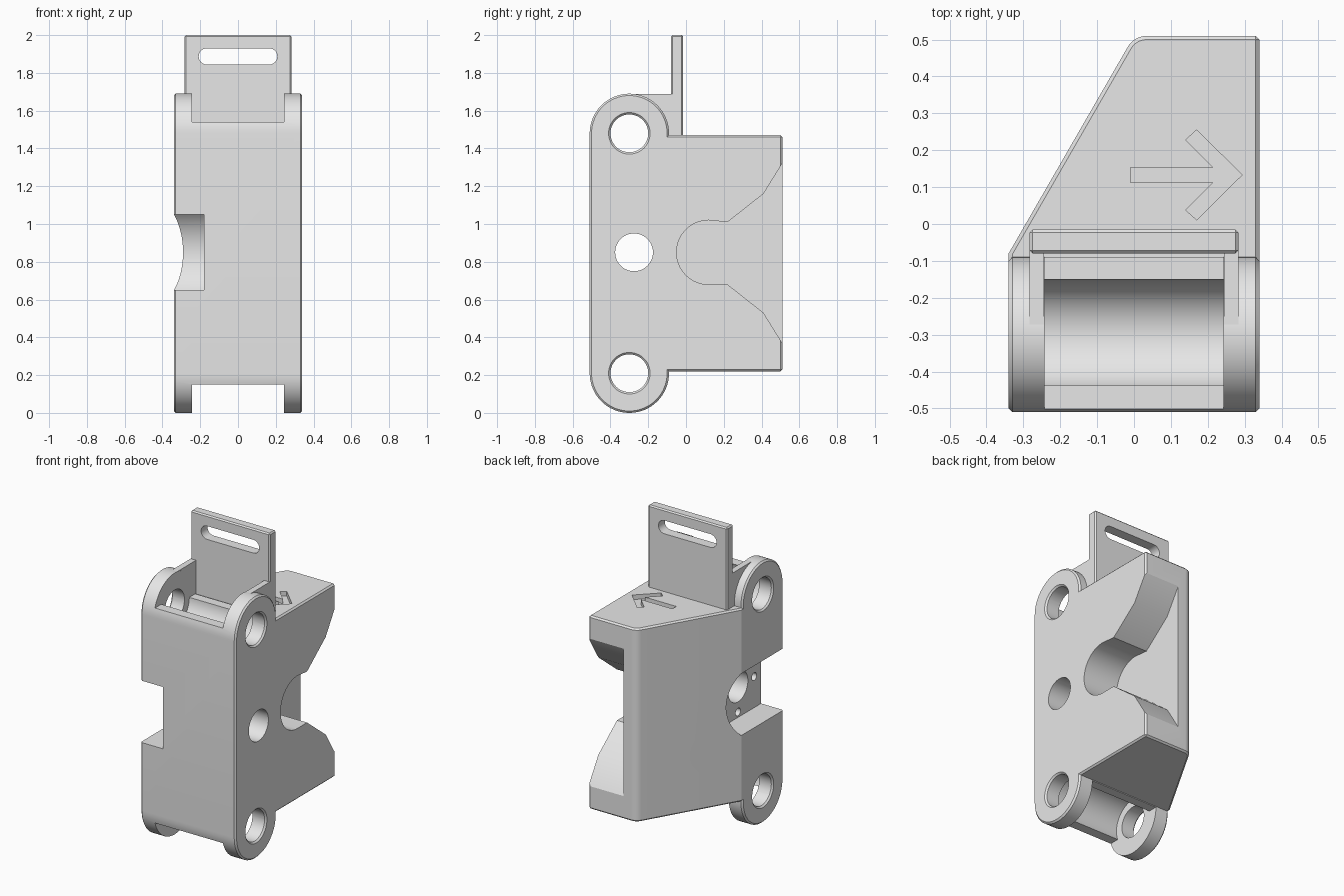
import bpy, bmesh
from math import sin, cos, radians, pi

if "Cube" in bpy.data.objects:
    bpy.data.objects.remove(bpy.data.objects["Cube"], do_unlink=True)

grey = bpy.data.materials.new("plain grey")
grey.use_nodes = True
grey.diffuse_color = (0.8, 0.8, 0.8, 1)
grey.node_tree.nodes["Principled BSDF"].inputs["Base Color"].default_value = (0.8, 0.8, 0.8, 1)

TOP = 1.69            # height of the housing, which mirrors about its middle
MID = TOP / 2
PIVOT_Y, PIVOT_Z = -0.3, 1.48
HOLE_Y = -0.275


def arc(cx, cy, r, start, end, steps=32):
    """Points along an arc, angles in degrees."""
    angles = [radians(start + (end - start) * i / steps) for i in range(steps + 1)]
    return [(cx + r * cos(a), cy + r * sin(a)) for a in angles]


def circle(cx, cy, r, steps=48):
    return arc(cx, cy, r, 0, 360, steps)[:-1]


def rect(a0, b0, a1, b1):
    return [(a0, b0), (a1, b0), (a1, b1), (a0, b1)]


def flip(points):
    """Mirror a (y, z) profile about mid height."""
    return [(y, TOP - z) for y, z in points]


def prism(name, points, axis, lo, hi, bevel=0):
    """Extrude a profile along one axis, with optional chamfered sharp edges."""
    place = {"x": lambda a, b, d: (d, a, b),
             "y": lambda a, b, d: (a, d, b),
             "z": lambda a, b, d: (a, b, d)}[axis]
    bm = bmesh.new()
    low = [bm.verts.new(place(a, b, lo)) for a, b in points]
    high = [bm.verts.new(place(a, b, hi)) for a, b in points]
    bm.faces.new(low)
    bm.faces.new(high)
    n = len(points)
    for i in range(n):
        j = (i + 1) % n
        bm.faces.new((low[i], low[j], high[j], high[i]))
    bmesh.ops.recalc_face_normals(bm, faces=bm.faces)
    if bevel:
        sharp = [e for e in bm.edges if e.calc_face_angle(0) > 0.7]
        bmesh.ops.bevel(bm, geom=sharp, offset=bevel, segments=1, affect="EDGES")
    mesh = bpy.data.meshes.new(name)
    bm.to_mesh(mesh)
    bm.free()
    mesh.materials.append(grey)
    obj = bpy.data.objects.new(name, mesh)
    bpy.context.collection.objects.link(obj)
    return obj


def combine(target, tool, operation="DIFFERENCE"):
    """Apply a boolean and discard the tool object."""
    tool.hide_render = True
    mod = target.modifiers.new("combine", "BOOLEAN")
    mod.operation, mod.solver, mod.object = operation, "EXACT", tool
    bpy.context.view_layer.objects.active = target
    bpy.ops.object.modifier_apply(modifier=mod.name)
    bpy.data.objects.remove(tool, do_unlink=True)


def cut(target, points, axis, lo, hi):
    combine(target, prism("cutter", points, axis, lo, hi))


# Housing: rounded upright block joined to a wedge-shaped rear block
upright = (arc(PIVOT_Y, PIVOT_Z, 0.21, 0, 180)
           + arc(PIVOT_Y, TOP - PIVOT_Z, 0.21, 180, 360))
housing = prism("housing", upright, "x", -0.34, 0.34, 0.01)
plan = ([(0.34, -0.3), (-0.34, -0.3), (-0.34, -0.08)]
        + arc(0.035, 0.45, 0.06, 150, 90, 8) + [(0.34, 0.51)])
combine(housing, prism("rear_block", plan, "z", 0.22, 1.47, 0.01), "UNION")

# Gaps between the ears, with round grooves, at top and bottom
gap = [(-0.6, 1.54), (PIVOT_Y, 1.54), (PIVOT_Y, 1.475),
       (-0.02, 1.475), (-0.02, 1.8), (-0.6, 1.8)]
groove = circle(PIVOT_Y, PIVOT_Z, 0.15)
ear_hole = circle(PIVOT_Y, PIVOT_Z, 0.1)
for side in (lambda p: p, flip):
    cut(housing, side(gap), "x", -0.243, 0.243)
    cut(housing, side(groove), "x", -0.243, 0.243)
    cut(housing, side(ear_hole), "x", -0.5, 0.5)

# Chamfered rims on the ear holes
for z in (PIVOT_Z, TOP - PIVOT_Z):
    for s in (-1, 1):
        rim = prism("rim_cutter", circle(PIVOT_Y, z, 0.1), "x", s * 0.33, s * 0.35)
        for v in rim.data.vertices:
            if abs(v.co.x) > 0.34:
                v.co.y = PIVOT_Y + (v.co.y - PIVOT_Y) * 1.2
                v.co.z = z + (v.co.z - z) * 1.2
        combine(housing, rim)

# Flared pocket in the left side, open to the back
lower = [(0.22, 0.68), (0.41, 0.53), (0.5, 0.385), (0.6, 0.22)]
pocket = arc(0.12, MID + 0.005, 0.17, 90, 270) + lower + flip(lower)[::-1]
cut(housing, pocket, "x", 0.09, 0.5)

# Round-backed notch in the right side, open to the front
notch = arc(HOLE_Y, MID + 0.005, 0.28, -45.6, 45.6) + [(-0.6, 1.05), (-0.6, 0.65)]
cut(housing, notch, "x", -0.5, -0.18)

# Through hole and four blind screw holes in the notch floor
cut(housing, circle(HOLE_Y, MID + 0.005, 0.1), "x", -0.25, 0.5)
for k in range(4):
    a = k * pi / 2
    hole = circle(HOLE_Y + 0.165 * cos(a), MID + 0.005 + 0.165 * sin(a), 0.025, 20)
    cut(housing, hole, "x", -0.25, -0.08)

# Direction arrow sunk into the top
half = [(-0.01, 0.02), (0.215, 0.02), (0.14, 0.095), (0.17, 0.122)]
outline = half + [(0.293, 0)] + [(x, -y) for x, y in half[::-1]]
cut(housing, [(x, y + 0.133) for x, y in outline], "z", 1.44, 1.6)

# Upright strap tab with a rounded slot
tab = prism("strap_tab", rect(-0.283, 1.46, 0.283, 2.0), "y", -0.08, -0.015, 0.008)
slot = arc(0.165, 1.887, 0.043, -90, 90, 16) + arc(-0.165, 1.887, 0.043, 90, 270, 16)
cut(tab, slot, "y", -0.3, 0.2)

# Gussets tying the ears to the tab
web = [(-0.13, 1.46), (-0.3, 1.62), (-0.3, 1.688), (-0.07, 1.688), (-0.07, 1.46)]
parts = [housing, tab]
for name, s in (("left_gusset", 1), ("right_gusset", -1)):
    parts.append(prism(name, web, "x", s * 0.244, s * 0.283))

# Smooth the curves, keep the edges crisp
bpy.ops.object.select_all(action="DESELECT")
for obj in parts:
    obj.select_set(True)
bpy.context.view_layer.objects.active = housing
bpy.ops.object.shade_smooth_by_angle(angle=radians(25))
